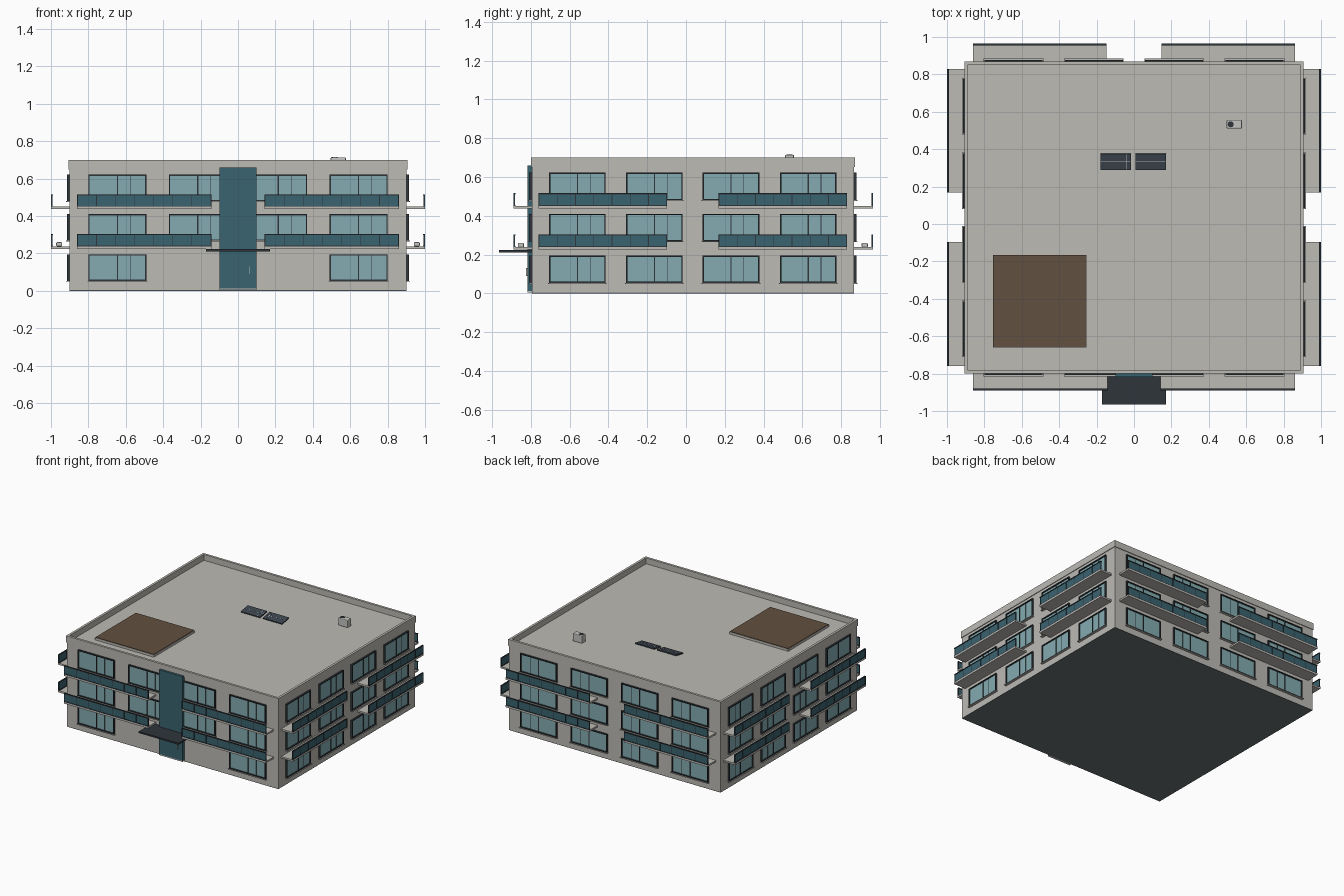
import bpy, bmesh, math
from mathutils import Matrix, Vector

if "Cube" in bpy.data.objects:
    bpy.data.objects.remove(bpy.data.objects["Cube"])


def material(name, rgb):
    m = bpy.data.materials.new(name)
    m.diffuse_color = (*rgb, 1)
    m.use_nodes = True
    m.node_tree.nodes["Principled BSDF"].inputs["Base Color"].default_value = m.diffuse_color
    return m


WALL = material("wall_grey", (0.51, 0.495, 0.46))
GLASS = material("window_glass", (0.23, 0.41, 0.44))
TEAL = material("dark_teal_glass", (0.042, 0.125, 0.16))
DARK = material("dark_frame", (0.028, 0.036, 0.043))
PANEL = material("solar_slate", (0.045, 0.06, 0.078))
BROWN = material("brown_deck", (0.12, 0.08, 0.05))
BASE = material("base_grey", (0.15, 0.175, 0.175))
METAL = material("light_metal", (0.55, 0.55, 0.54))


def build(name, boxes, mat, bevel=0.0):
    """One object out of many boxes (x0, x1, y0, y1, z0, z1)."""
    bm = bmesh.new()
    for x0, x1, y0, y1, z0, z1 in boxes:
        m = Matrix.Translation(((x0 + x1) / 2, (y0 + y1) / 2, (z0 + z1) / 2))
        m = m @ Matrix.Diagonal((abs(x1 - x0), abs(y1 - y0), abs(z1 - z0), 1))
        bmesh.ops.create_cube(bm, size=1, matrix=m)
    me = bpy.data.meshes.new(name)
    bm.to_mesh(me)
    bm.free()
    me.materials.append(mat)
    ob = bpy.data.objects.new(name, me)
    bpy.context.collection.objects.link(ob)
    if bevel:
        mod = ob.modifiers.new("bevel", 'BEVEL')
        mod.width = bevel
        mod.segments = 2
    return ob


X, YF, YB, ROOF, TOP = 0.90, -0.795, 0.865, 0.655, 0.70


def on_wall(side, u0, u1, z0, z1, d0, d1):
    """Box on a wall: u along the wall, d outward from it."""
    if side == "front":
        return (u0, u1, YF - d1, YF - d0, z0, z1)
    if side == "back":
        return (u0, u1, YB + d0, YB + d1, z0, z1)
    if side == "right":
        return (X + d0, X + d1, u0, u1, z0, z1)
    return (-X - d1, -X - d0, u0, u1, z0, z1)


# main block, base and parapet coping
build("building_body", [(-X, X, YF, YB, 0.004, ROOF)], WALL)
build("base_slab", [(-X, X, YF, YB, 0, 0.004)], BASE)
o, t = 0.005, 0.018
build("parapet", [
    (-X - o, X + o, YF - o, YF - o + t, ROOF - 0.005, TOP),
    (-X - o, X + o, YB + o - t, YB + o, ROOF - 0.005, TOP),
    (-X - o, -X - o + t, YF - o + t, YB + o - t, ROOF - 0.005, TOP),
    (X + o - t, X + o, YF - o + t, YB + o - t, ROOF - 0.005, TOP)], WALL)

# windows and balconies on each side
SILLS = [0.053, 0.268, 0.480]
FLOORS = [0.225, 0.437]
SIDES = {
    "front": ([-0.645, -0.215, 0.215, 0.645], 0.155, [(-0.86, -0.143), (0.143, 0.86)], 0.095),
    "back": ([-0.645, -0.215, 0.215, 0.645], 0.155, [(-0.86, -0.147), (0.147, 0.86)], 0.10),
    "left": ([-0.56, -0.163, 0.232, 0.63], 0.146, [(-0.76, -0.097), (0.168, 0.83)], 0.10),
    "right": ([-0.56, -0.163, 0.232, 0.63], 0.146, [(-0.76, -0.097), (0.168, 0.83)], 0.10),
}
for side, (centres, half, spans, depth) in SIDES.items():
    frames, panes, sills = [], [], []
    for row, z in enumerate(SILLS):
        for c in centres:
            if side == "front" and row == 0 and abs(c) < 0.4:
                continue                      # blank wall beside the entrance
            a, b, top, w = c - half, c + half, z + 0.142, 0.007
            panes.append(on_wall(side, a + w, b - w, z + w, top - w, 0, 0.005))
            frames += [on_wall(side, a, a + w, z, top, 0, 0.013),
                       on_wall(side, b - w, b, z, top, 0, 0.013),
                       on_wall(side, a, b, top - w, top, 0, 0.013),
                       on_wall(side, a, b, z, z + w, 0, 0.013),
                       on_wall(side, c - 0.003, c + 0.003, z, top, 0, 0.009),
                       on_wall(side, c + half * 0.45 - 0.0015, c + half * 0.45 + 0.0015,
                               z, top, 0, 0.007)]
            sills.append(on_wall(side, a - 0.005, b + 0.005, z - 0.004, z, 0, 0.02))
    build(side + "_window_glass", panes, GLASS)
    build(side + "_window_frames", frames, DARK)
    build(side + "_window_sills", sills, WALL)

    slabs, rails, screens, units = [], [], [], []
    for z in FLOORS:
        s = z + 0.013
        for a, b in spans:
            slabs.append(on_wall(side, a, b, z, s, 0, depth))
            screens.append(on_wall(side, a, b, s + 0.002, s + 0.062, depth - 0.007, depth - 0.003))
            rails += [on_wall(side, a, b, s + 0.06, s + 0.066, depth - 0.010, depth),
                      on_wall(side, a, b, s, s + 0.005, depth - 0.010, depth)]
            n = 7
            for i in range(n + 1):
                u = a + 0.002 + (b - a - 0.004) * i / n
                rails.append(on_wall(side, u - 0.002, u + 0.002, s, s + 0.062,
                                     depth - 0.009, depth - 0.001))
            if z == FLOORS[0]:
                m = (a + b) / 2
                units.append(on_wall(side, m - 0.03, m + 0.03, s, s + 0.022, 0.04, 0.072))
    build(side + "_balcony_slabs", slabs, WALL)
    build(side + "_balcony_screens", screens, TEAL)
    build(side + "_balcony_rails", rails, DARK)
    build(side + "_balcony_units", units, METAL, 0.005)

# entrance: tall glazed strip, canopy and door handle
build("entrance_strip", [on_wall("front", -0.10, 0.10, 0.012, 0.66, 0, 0.022)], TEAL)
build("entrance_threshold", [on_wall("front", -0.10, 0.10, 0.004, 0.012, 0, 0.022)], METAL)
build("entrance_canopy", [on_wall("front", -0.17, 0.17, 0.211, 0.223, 0, 0.17)], DARK)
build("door_handle", [on_wall("front", 0.058, 0.062, 0.09, 0.13, 0.022, 0.03)], METAL)

# roof terrace
build("terrace_base", [(-0.755, -0.255, -0.66, -0.165, ROOF, 0.672)], WALL)
build("terrace_deck", [(-0.753, -0.257, -0.658, -0.167, 0.672, 0.676)], BROWN)

# tilted solar panels
tilt = Matrix.Rotation(math.radians(10), 4, 'X')
for name, cx, seam in (("left", -0.097, 0.055), ("right", 0.09, -0.055)):
    parts = [
        build(name + "_solar_panel", [(-0.082, 0.082, -0.043, 0.043, -0.004, 0.004)], PANEL),
        build(name + "_solar_seams", [(-0.082, 0.082, -0.001, 0.001, 0, 0.005),
                                      (seam - 0.001, seam + 0.001, -0.043, 0.043, 0, 0.005)], METAL)]
    for p in parts:
        p.matrix_world = Matrix.Translation(Vector((cx, 0.333, ROOF + 0.014))) @ tilt

# rooftop ventilation unit with fan
build("roof_unit", [(0.495, 0.577, 0.51, 0.557, ROOF, 0.714)], METAL, 0.006)
bpy.ops.mesh.primitive_cylinder_add(vertices=20, radius=0.016, depth=0.006,
                                    location=(0.517, 0.533, 0.713))
fan = bpy.context.object
fan.name = "roof_unit_fan"
fan.data.materials.append(DARK)
